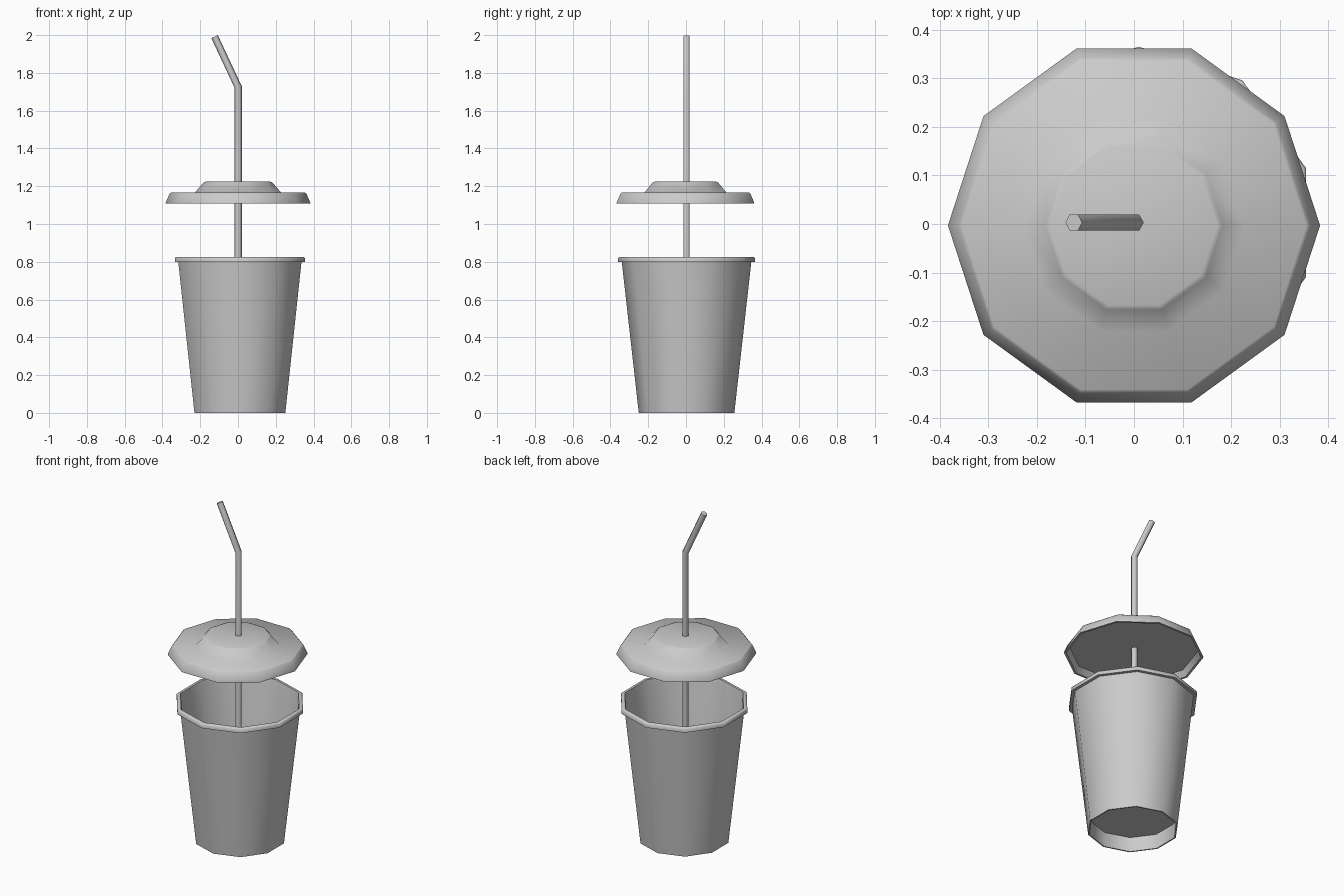
import bpy, bmesh, math
from mathutils import Vector, Matrix

if "Cube" in bpy.data.objects:
    bpy.data.objects.remove(bpy.data.objects["Cube"])


def finish(name, bm, angle):
    bmesh.ops.recalc_face_normals(bm, faces=bm.faces)
    me = bpy.data.meshes.new(name)
    bm.to_mesh(me)
    bm.free()
    ob = bpy.data.objects.new(name, me)
    bpy.context.collection.objects.link(ob)
    bpy.ops.object.select_all(action='DESELECT')
    bpy.context.view_layer.objects.active = ob
    ob.select_set(True)
    bpy.ops.object.shade_smooth_by_angle(angle=math.radians(angle))
    return ob


def skin(bm, rings):
    """Bridge consecutive rings with quads and cap both ends."""
    for a, b in zip(rings, rings[1:]):
        n = len(a)
        for i in range(n):
            j = (i + 1) % n
            bm.faces.new((a[i], a[j], b[j], b[i]))
    bm.faces.new(rings[0])
    bm.faces.new(rings[-1])


def circle(n, r, start=0.0):
    return [Vector((r * math.cos(start + math.tau * i / n),
                    r * math.sin(start + math.tau * i / n), 0)) for i in range(n)]


def lathe(name, profile, sides, center, start=0.0, angle=50):
    bm = bmesh.new()
    rings = [[bm.verts.new(p + Vector((*center, z))) for p in circle(sides, r, start)]
             for r, z in profile]
    skin(bm, rings)
    return finish(name, bm, angle)


# Cup: recessed base, tapered wall, rolled lip, thin inner wall and floor
lathe("cup", [(0.24, 0.085), (0.245, 0.0), (0.253, 0.0), (0.343, 0.80),
              (0.362, 0.80), (0.362, 0.82), (0.356, 0.826), (0.340, 0.826),
              (0.335, 0.80), (0.254, 0.095)],
      10, (0.01, 0.003), start=math.pi / 2)

# Lid: shallow underside, sloped skirt, raised centre
lathe("lid", [(0.352, 1.145), (0.37, 1.108), (0.383, 1.108), (0.383, 1.113),
              (0.362, 1.16), (0.355, 1.166), (0.228, 1.167), (0.182, 1.22),
              (0.172, 1.224)],
      10, (0.0, -0.003), angle=60)

# Straw: six-sided tube with a mitred bend
bend = math.radians(24.8)
path = [(Vector((0.001, 0.003, 0.25)), 0.0, 1.0),
        (Vector((0.001, 0.003, 1.725)), bend / 2, 1 / math.cos(bend / 2)),
        (Vector((-0.124, 0.003, 1.992)), bend, 1.0)]
bm = bmesh.new()
rings = []
for pos, tilt, stretch in path:
    rot = Matrix.Rotation(-tilt, 3, 'Y')
    rings.append([bm.verts.new(pos + rot @ Vector((p.x * stretch, p.y, 0)))
                  for p in circle(6, 0.019)])
skin(bm, rings)
finish("straw", bm, 65)
